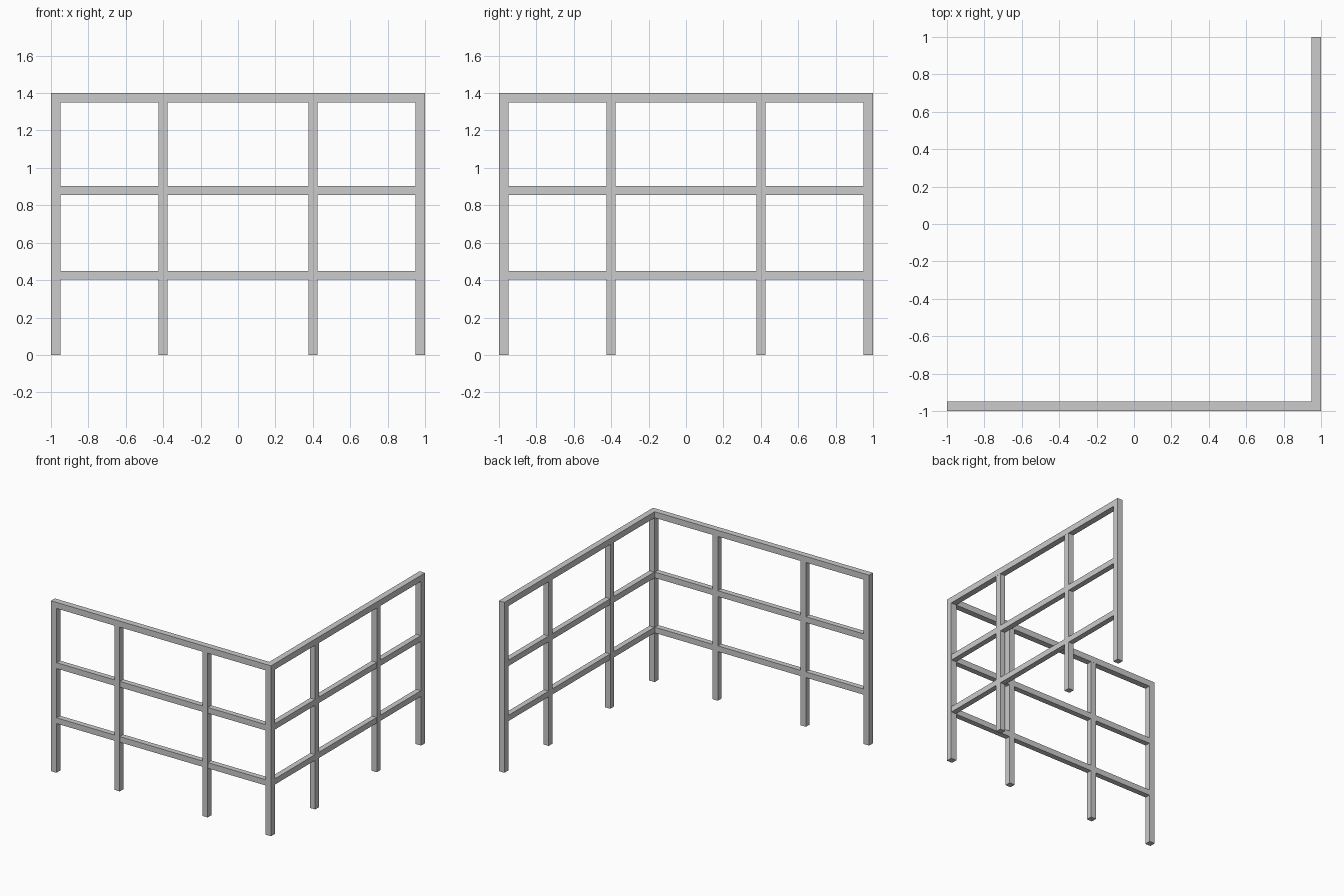
import bpy

if "Cube" in bpy.data.objects:
    bpy.data.objects.remove(bpy.data.objects["Cube"])

T = 0.05          # post and top rail thickness
E = 1 - T / 2     # centreline of both fence runs
H = 1.4


def box(name, lo, hi):
    bpy.ops.mesh.primitive_cube_add(size=1, location=[(a + b) / 2 for a, b in zip(lo, hi)])
    ob = bpy.context.object
    ob.name = name
    ob.scale = [b - a for a, b in zip(lo, hi)]
    bpy.ops.object.transform_apply(location=False, rotation=False, scale=True)


def post(name, x, y, w, top):
    box(name, (x - w / 2, y - w / 2, 0), (x + w / 2, y + w / 2, top))


# Corner and end posts, tucked under the top rails
post("corner_post", E, -E, T, H - T)
post("front_end_post", -E, -E, T, H - T)
post("side_end_post", E, E, T, H - T)

# Intermediate posts on both runs
for p in (-0.4, 0.4):
    post("front_middle_post", p, -E, 0.048, H - T)
    post("side_middle_post", E, p, 0.048, H - T)

# Top rails meeting at the corner
box("front_top_rail", (-1, -1, H - T), (1, -1 + T, H))
box("side_top_rail", (1 - T, -1 + T, H - T), (1, 1, H))

# Lower rails, slightly slimmer and running between the end posts
R = 0.0225
for z0, z1 in ((0.403, 0.45), (0.855, 0.903)):
    box("front_rail", (-1 + T, -E - R, z0), (1 - T, -E + R, z1))
    box("side_rail", (E - R, -1 + T, z0), (E + R, 1 - T, z1))
